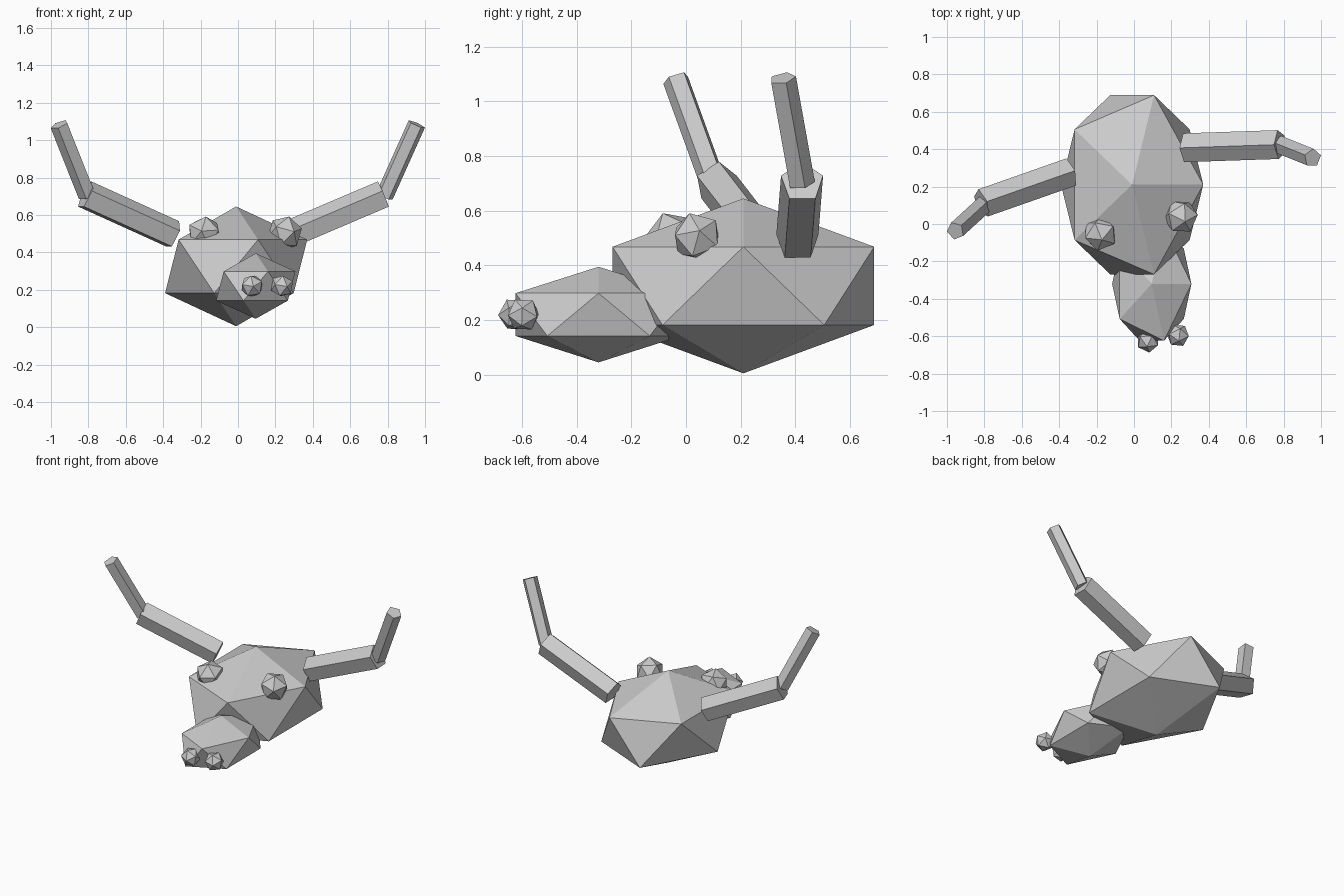
import bpy
import bmesh
from math import radians
from mathutils import Euler, Matrix, Vector

cube = bpy.data.objects.get("Cube")
if cube:
    bpy.data.objects.remove(cube, do_unlink=True)

# One plain grey for everything
GREY = (0.6, 0.6, 0.6, 1.0)
grey = bpy.data.materials.new("plain_grey")
grey.use_nodes = True
grey.diffuse_color = GREY
grey.node_tree.nodes["Principled BSDF"].inputs["Base Color"].default_value = GREY


def finish(name, bm):
    mesh = bpy.data.meshes.new(name)
    bm.to_mesh(mesh)
    bm.free()
    mesh.materials.append(grey)
    obj = bpy.data.objects.new(name, mesh)
    bpy.context.collection.objects.link(obj)
    return obj


def faceted_ball(name, centre, radii, turn=(0, 0, 0)):
    """Icosahedron stretched to the given radii."""
    bm = bmesh.new()
    bmesh.ops.create_icosphere(bm, subdivisions=1, radius=1)
    obj = finish(name, bm)
    obj.matrix_world = Matrix.LocRotScale(
        Vector(centre), Euler([radians(a) for a in turn]), Vector(radii))


def antler_segment(name, start, end, radius):
    """Five-sided rod between two points, one corner turned upwards."""
    start, end = Vector(start), Vector(end)
    axis = end - start
    bm = bmesh.new()
    bmesh.ops.create_cone(bm, cap_ends=True, segments=5, radius1=radius,
                          radius2=radius, depth=axis.length)
    obj = finish(name, bm)
    obj.matrix_world = Matrix.LocRotScale(
        (start + end) / 2, axis.to_track_quat('Z', 'Y'), Vector((1, 1, 1)))


# Head and snout
faceted_ball("head", (-0.01, 0.21, 0.325), (0.425, 0.563, 0.32))
faceted_ball("snout", (0.095, -0.32, 0.22), (0.237, 0.357, 0.175))

# Eyes and nostrils
faceted_ball("left_eye", (0.25, 0.04, 0.503), (0.095,) * 3, (20, 10, 15))
faceted_ball("right_eye", (-0.18, -0.05, 0.503), (0.095,) * 3, (20, -10, 40))
faceted_ball("left_nostril", (0.235, -0.595, 0.22), (0.063,) * 3, (30, 0, 10))
faceted_ball("right_nostril", (0.075, -0.625, 0.22), (0.063,) * 3, (30, 0, -10))

# Antlers, each a thick lower rod and a thinner upper rod
antler_segment("left_antler_lower", (0.275, 0.408, 0.49), (0.78, 0.425, 0.705), 0.081)
antler_segment("left_antler_upper", (0.782, 0.422, 0.70), (0.955, 0.353, 1.085), 0.05)
antler_segment("right_antler_lower", (-0.345, 0.275, 0.492), (-0.815, 0.11, 0.705), 0.081)
antler_segment("right_antler_upper", (-0.805, 0.10, 0.705), (-0.955, -0.037, 1.083), 0.05)
